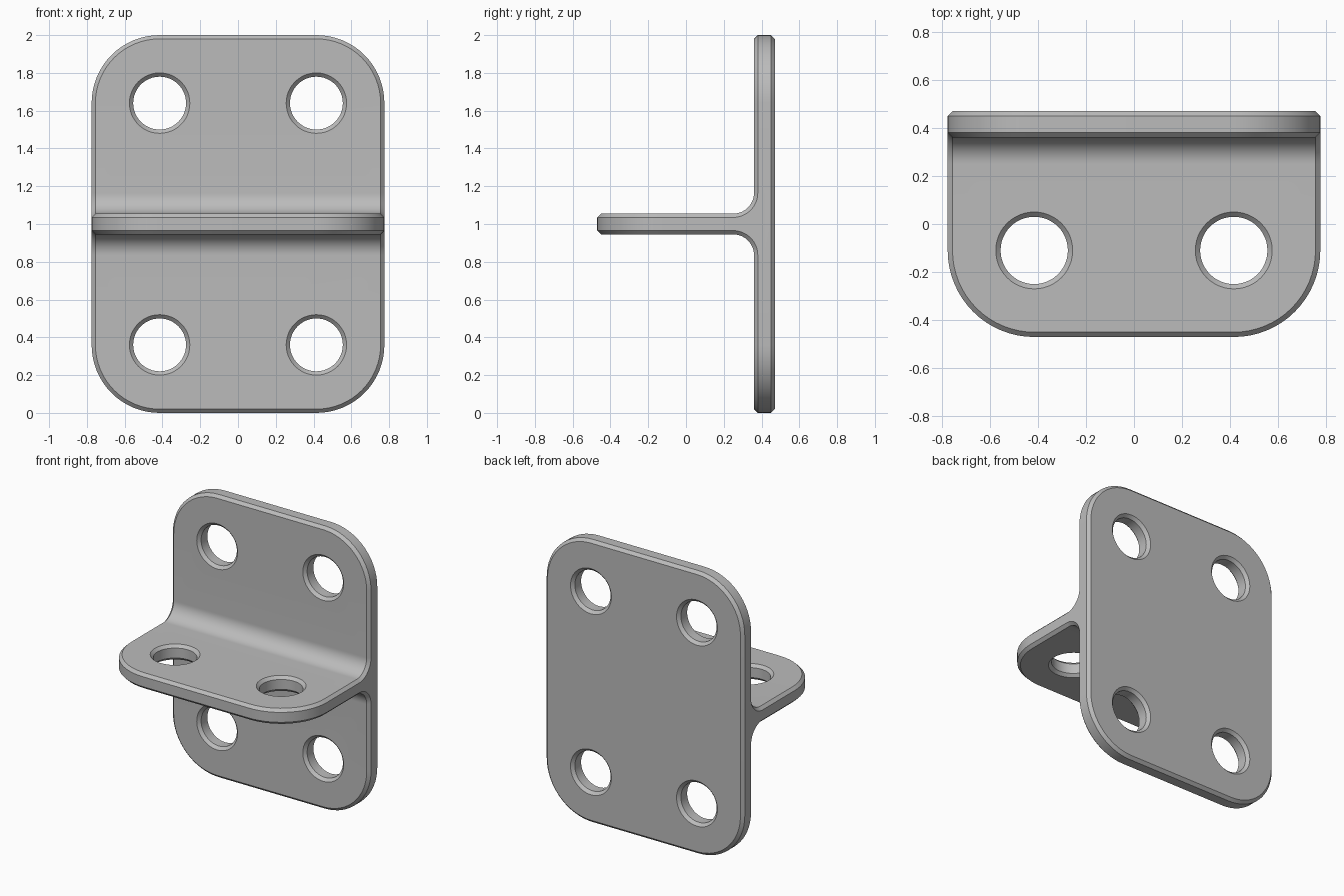
import bpy, bmesh
from math import sin, cos, pi

old = bpy.data.objects.get("Cube")
if old:
    bpy.data.objects.remove(old, do_unlink=True)

HALF_W, CORNER, CHAMFER, HALF_T = 0.775, 0.36, 0.02, 0.055
WALL_Y, SHELF_Z = 0.415, 1.0
FILLET, HOLE_R, HOLE_X = 0.11, 0.14, 0.415

steel = bpy.data.materials.new("grey_steel")
steel.use_nodes = True
GREY = (0.5, 0.5, 0.5, 1)
steel.diffuse_color = GREY
steel.node_tree.nodes["Principled BSDF"].inputs["Base Color"].default_value = GREY


def arc(cx, cy, r, start, end, steps=16):
    angles = [start + (end - start) * i / steps for i in range(steps + 1)]
    return [(cx + r * cos(a), cy + r * sin(a)) for a in angles]


def loft(name, sections):
    """Solid skinned through rings of equal length, closed at both ends."""
    bm = bmesh.new()
    rings = [[bm.verts.new(p) for p in ring] for ring in sections]
    n = len(rings[0])
    for a, b in zip(rings, rings[1:]):
        for i in range(n):
            j = (i + 1) % n
            bm.faces.new((a[i], a[j], b[j], b[i]))
    bm.faces.new(rings[0][::-1])
    bm.faces.new(rings[-1])
    bmesh.ops.recalc_face_normals(bm, faces=bm.faces)
    mesh = bpy.data.meshes.new(name)
    bm.to_mesh(mesh)
    bm.free()
    mesh.materials.append(steel)
    obj = bpy.data.objects.new(name, mesh)
    bpy.context.collection.objects.link(obj)
    return obj


def on_wall(u, v, w):
    return (u, WALL_Y + w, v)


def on_shelf(u, v, w):
    return (u, v, SHELF_Z + w)


# Section insets and depths of a slab with chamfered rims
SLAB = [(CHAMFER, -HALF_T), (0, CHAMFER - HALF_T), (0, HALF_T - CHAMFER), (CHAMFER, HALF_T)]


def slab(name, place, low, high, round_high):
    def outline(inset):
        x, r = HALF_W - CORNER, CORNER - inset
        pts = arc(-x, low + CORNER, r, pi, 1.5 * pi) + arc(x, low + CORNER, r, 1.5 * pi, 2 * pi)
        if round_high:
            pts += arc(x, high - CORNER, r, 0, pi / 2) + arc(-x, high - CORNER, r, pi / 2, pi)
        else:
            pts += [(HALF_W - inset, high), (inset - HALF_W, high)]
        return pts
    return loft(name, [[place(u, v, w) for u, v in outline(i)] for i, w in SLAB])


def hole_cutter(place, x, v):
    flare = HOLE_R + 2 * CHAMFER
    deep, shallow = HALF_T + CHAMFER, HALF_T - CHAMFER
    rows = [(flare, -deep), (HOLE_R, -shallow), (HOLE_R, shallow), (flare, deep)]
    return loft("hole_cutter", [[place(a, b, w) for a, b in arc(x, v, r, 0, 2 * pi, 48)[:-1]]
                                for r, w in rows])


def combine(target, other, operation):
    mod = target.modifiers.new(operation.lower(), 'BOOLEAN')
    mod.operation, mod.solver, mod.object = operation, 'EXACT', other
    bpy.context.view_layer.objects.active = target
    bpy.ops.object.modifier_apply(modifier=mod.name)
    bpy.data.objects.remove(other, do_unlink=True)


# Upright wall plate and horizontal shelf plate
bracket = slab("t_bracket", on_wall, 0, 2, True)
shelf = slab("shelf_plate", on_shelf, -0.47, WALL_Y, False)


# Concave fillets joining the plates, chamfered at both ends
def web_section(x, inset):
    y = WALL_Y - HALF_T - FILLET
    rise, r = HALF_T + FILLET, FILLET + inset
    pts = arc(y, SHELF_Z + rise, r, -pi / 2, 0)
    pts += [(WALL_Y, SHELF_Z + rise), (WALL_Y, SHELF_Z - rise)]
    pts += arc(y, SHELF_Z - rise, r, 0, pi / 2)
    return [(x, a, b) for a, b in pts]


inner = HALF_W - CHAMFER
web = loft("fillet_web", [web_section(-HALF_W, CHAMFER), web_section(-inner, 0),
                          web_section(inner, 0), web_section(HALF_W, CHAMFER)])
combine(bracket, shelf, 'UNION')
combine(bracket, web, 'UNION')

# Countersunk screw holes
for side in (-1, 1):
    for place, v in ((on_wall, 0.36), (on_wall, 1.64), (on_shelf, -0.11)):
        combine(bracket, hole_cutter(place, side * HOLE_X, v), 'DIFFERENCE')

bpy.ops.object.select_all(action='DESELECT')
bracket.select_set(True)
bpy.context.view_layer.objects.active = bracket
bpy.ops.object.shade_smooth_by_angle(angle=pi / 6)
